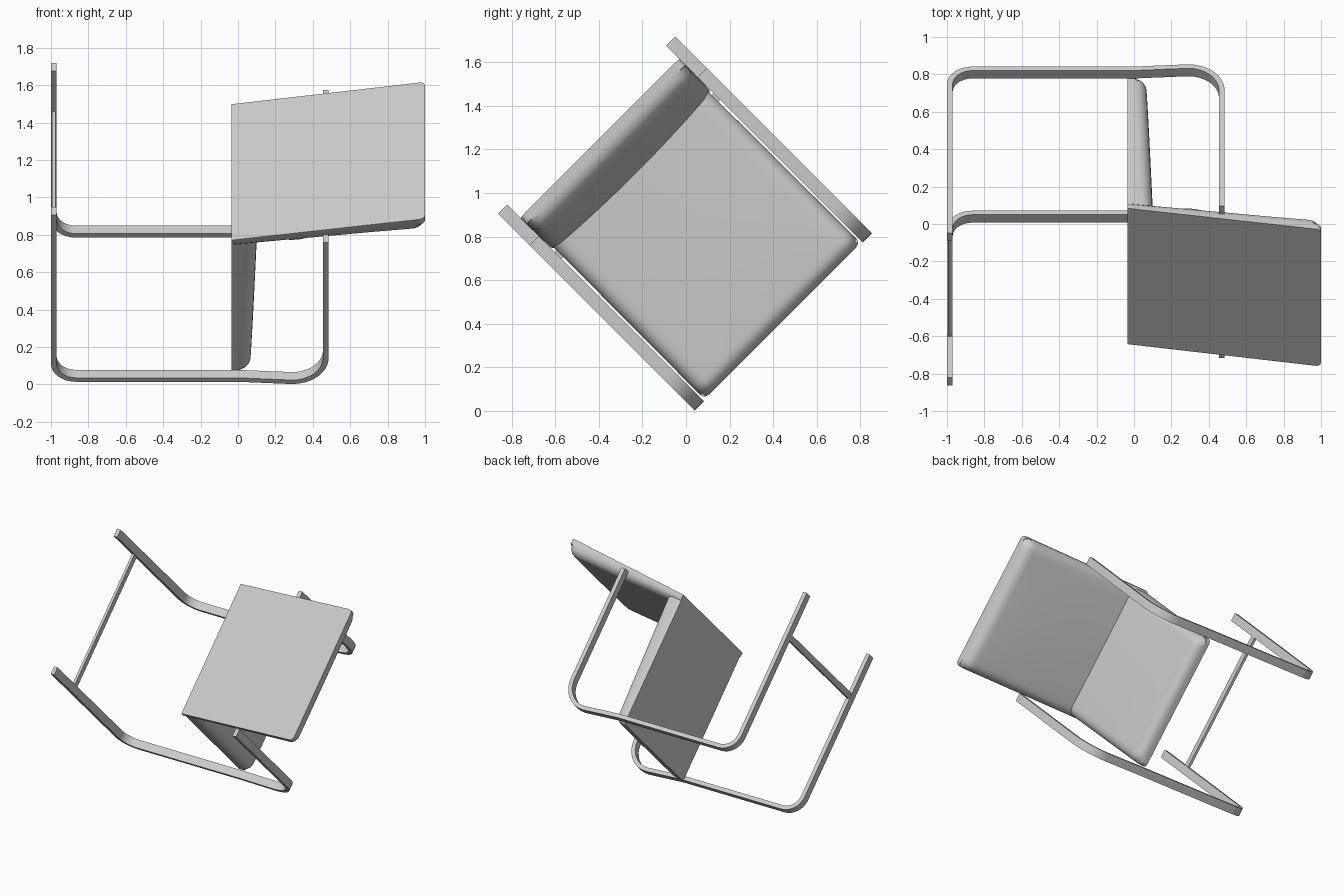
import bpy, bmesh, math
from mathutils import Matrix, Vector

cube = bpy.data.objects.get("Cube")
if cube:
    bpy.data.objects.remove(cube, do_unlink=True)

grey = bpy.data.materials.new("light_grey")
grey.use_nodes = True
grey.diffuse_color = (0.61, 0.61, 0.61, 1)
grey.node_tree.nodes["Principled BSDF"].inputs["Base Color"].default_value = (0.61, 0.61, 0.61, 1)

# Chair space: X = sideways, Y = forward, Z = up; the chair lies tipped over.
r = math.sqrt(0.5)
TIP = Matrix(((0, 0, 1, 0), (-r, r, 0, 0.428), (-r, -r, 0, 0.428), (0, 0, 0, 1)))


def finish(name, bm):
    bmesh.ops.recalc_face_normals(bm, faces=bm.faces)
    mesh = bpy.data.meshes.new(name)
    bm.to_mesh(mesh)
    bm.free()
    mesh.transform(TIP)
    mesh.materials.append(grey)
    obj = bpy.data.objects.new(name, mesh)
    bpy.context.collection.objects.link(obj)
    bpy.ops.object.select_all(action="DESELECT")
    obj.select_set(True)
    bpy.context.view_layer.objects.active = obj
    bpy.ops.object.shade_smooth_by_angle(angle=math.radians(35))


def cushion(name, profile, half, rim, bulge, corner=0.03, n=28):
    """Profile of (forward, up): flat hinge, flat far, soft far, soft hinge."""
    flat0, flat1, soft1, soft0 = (Vector((0, *p)) for p in profile)
    length = (soft1 - soft0).length
    bm = bmesh.new()
    flat, soft = [], []
    for i in range(n + 1):
        flat.append([])
        soft.append([])
        for j in range(n + 1):
            x = half * math.sin(math.pi * (i / n - 0.5))
            y = length * math.sin(math.pi / 2 * j / n)
            # Round the far corners in plan
            cx, cy = half - corner, length - corner
            qx, qy = max(0, abs(x) - cx), max(0, y - cy)
            q = math.hypot(qx, qy)
            if q > corner:
                x = math.copysign(cx + qx * corner / q, x)
                y = cy + qy * corner / q
            # Roll the soft side down at the rim and crown its middle
            d = min(1, math.hypot(max(0, abs(x) - half + rim), max(0, y - length + rim)) / rim)
            b = y / length
            base, top = flat0.lerp(flat1, b), soft0.lerp(soft1, b)
            thick = (top - base).length
            drop = min(rim, 0.7 * thick) * (1 - math.sqrt(1 - d * d))
            lift = bulge * (1 - (x / half) ** 2) * (1 - b ** 4)
            top = base.lerp(top, 1 + (lift - drop) / thick)
            side = Vector((x, 0, 0))
            flat[i].append(bm.verts.new(base + side))
            soft[i].append(bm.verts.new(top + side))
    for g in (flat, soft):
        for i in range(n):
            for j in range(n):
                bm.faces.new((g[i][j], g[i + 1][j], g[i + 1][j + 1], g[i][j + 1]))
    # Side walls around the outline
    ring = ([(i, 0) for i in range(n)] + [(n, j) for j in range(n)]
            + [(i, n) for i in range(n, 0, -1)] + [(0, j) for j in range(n, 0, -1)])
    for (i, j), (k, m) in zip(ring, ring[1:] + ring[:1]):
        bm.faces.new((flat[i][j], flat[k][m], soft[k][m], soft[i][j]))
    finish(name, bm)


cushion("seat", [(-0.985, -0.035), (0.022, -0.035), (0.022, 0.065), (-0.96, 0.098)],
        0.507, 0.065, 0.012)
cushion("backrest", [(-1.0, -0.035), (-1.165, 1.0), (-1.06, 1.0), (-0.94, -0.035)],
        0.517, 0.065, 0.022)


# Bent flat-bar side frames: floor runner, front upright, armrest
def arc(cf, ch, rf, rh, start, end, steps=8):
    for i in range(steps + 1):
        a = math.radians(start + (end - start) * i / steps)
        yield Vector((cf + rf * math.cos(a), ch + rh * math.sin(a)))


path = [Vector((-1.25, -0.985)), *arc(-0.125, -0.865, 0.12, 0.12, -90, 0),
        Vector((-0.005, 0)), *arc(-0.17, 0.29, 0.182, 0.18, 0, 90),
        Vector((-1.045, 0.47))]


def side_frame(name, side, half_width=0.03, half_thick=0.015):
    bm = bmesh.new()
    rings = []
    for i, p in enumerate(path):
        t = (path[min(i + 1, len(path) - 1)] - path[max(i - 1, 0)]).normalized()
        n = Vector((-t.y, t.x)) * half_thick
        ring = []
        for sx, sn in ((-1, -1), (1, -1), (1, 1), (-1, 1)):
            q = p + n * sn
            ring.append(bm.verts.new((side * 0.545 + sx * half_width, q.x, q.y)))
        rings.append(ring)
    for a, b in zip(rings, rings[1:]):
        for k in range(4):
            m = (k + 1) % 4
            bm.faces.new((a[k], a[m], b[m], b[k]))
    bm.faces.new(rings[0])
    bm.faces.new(rings[-1])
    finish(name, bm)


side_frame("left_side_frame", -1)
side_frame("right_side_frame", 1)

# Crossbar joining the floor runners
bm = bmesh.new()
bmesh.ops.create_cube(bm, size=1, matrix=Matrix.Translation((0, -0.92, -0.985))
                      @ Matrix.Diagonal((1.04, 0.044, 0.02, 1)))
finish("floor_crossbar", bm)
